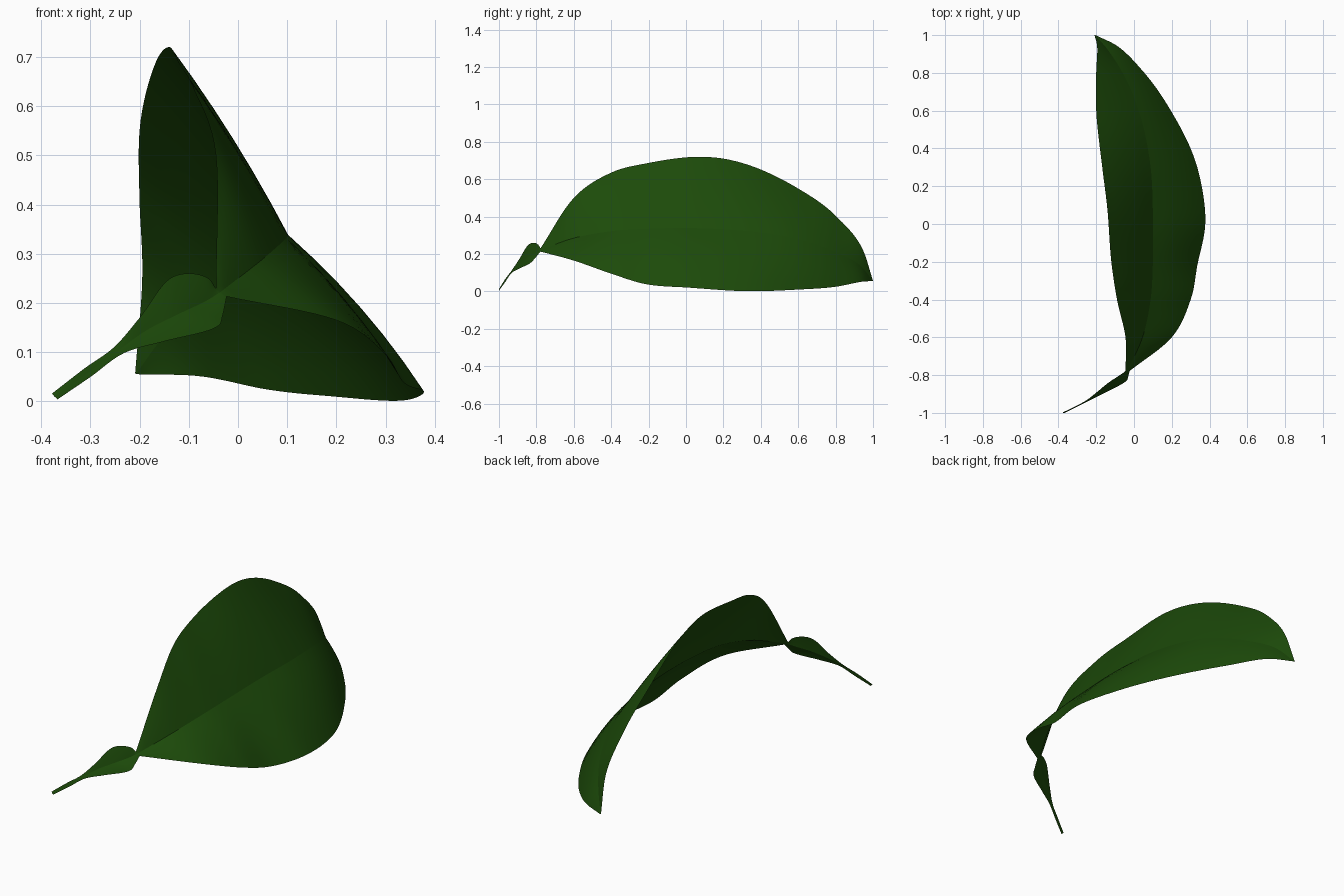
import bpy, bmesh
from mathutils import Vector

if "Cube" in bpy.data.objects:
    bpy.data.objects.remove(bpy.data.objects["Cube"])

# Stations along the leaf: upper edge, midrib, lower edge (x, y, z each)
stalk = [
    ((-.378, -.998, .016), (-.373, -1.0, .01), (-.367, -1.0, .004)),
    ((-.312, -.966, .067), (-.305, -.966, .058), (-.298, -.966, .051)),
    ((-.25, -.932, .112), (-.24, -.932, .106), (-.23, -.932, .099)),
    ((-.20, -.893, .17), (-.185, -.892, .145), (-.15, -.892, .122)),
    ((-.135, -.84, .252), (-.12, -.85, .178), (-.05, -.838, .148)),
    ((-.06, -.79, .25), (-.06, -.80, .207), (-.03, -.805, .18)),
    ((-.045, -.778, .23), (-.036, -.778, .222), (-.023, -.778, .213)),
]
blade = [
    stalk[-1],
    ((-.045, -.60, .50), (.045, -.60, .285), (.20, -.60, .165)),
    ((-.09, -.40, .635), (.088, -.40, .322), (.30, -.40, .095)),
    ((-.12, -.20, .687), (.10, -.20, .335), (.335, -.22, .04)),
    ((-.14, .07, .72), (.10, .05, .338), (.378, .02, .02)),
    ((-.168, .30, .687), (.088, .30, .325), (.335, .30, .002)),
    ((-.20, .60, .55), (.025, .60, .28), (.195, .60, .01)),
    ((-.20, .80, .405), (-.06, .80, .21), (.055, .80, .025)),
    ((-.195, .94, .235), (-.145, .93, .14), (-.085, .94, .052)),
    ((-.209, 1.0, .057), (-.207, 1.0, .056), (-.20, .998, .055)),
]


def smooth_track(points, ts, steps=8):
    """Smooth curve through the points, spaced by midrib length."""
    n = len(points)
    secant = [(points[i + 1] - points[i]) / (ts[i + 1] - ts[i]) for i in range(n - 1)]

    def slope(i):
        if i == 0:
            return secant[0]
        if i == n - 1:
            return secant[-1]
        h0, h1 = ts[i] - ts[i - 1], ts[i + 1] - ts[i]
        return (secant[i - 1] * h1 + secant[i] * h0) / (h0 + h1)

    out = []
    for i in range(n - 1):
        h = ts[i + 1] - ts[i]
        for k in range(steps):
            t = k / steps
            out.append(points[i] * (2*t**3 - 3*t**2 + 1) + slope(i) * h * (t**3 - 2*t**2 + t)
                       + points[i + 1] * (3*t**2 - 2*t**3) + slope(i + 1) * h * (t**3 - t**2))
    return out + [points[-1]]


def tracks(stations):
    cols = [[Vector(s[i]) for s in stations] for i in range(3)]
    ts = [0.0]
    for a, b in zip(cols[1], cols[1][1:]):
        ts.append(ts[-1] + (b - a).length)
    return list(zip(*(smooth_track(c, ts) for c in cols)))


# Leaf: loft across upper half, midrib and lower half with a slight bulge
HALF = 6
outward = Vector((.75, 0, .65))
bm = bmesh.new()
rows = []
for a, m, b in tracks(stalk)[:-1] + tracks(blade):
    row = []
    for i in range(2 * HALF + 1):
        t = abs(i - HALF) / HALF
        edge, amount = (a, .02) if i < HALF else (b, .035)
        p = m.lerp(edge, t) + outward * (amount * (edge - m).length * 4 * t * (1 - t))
        p.z = max(p.z, 0)
        row.append(bm.verts.new(p))
    rows.append(row)
for r0, r1 in zip(rows, rows[1:]):
    for i in range(2 * HALF):
        bm.faces.new((r0[i], r0[i + 1], r1[i + 1], r1[i])).smooth = True
    # Crease along the midrib
    bm.edges.get((r0[HALF], r1[HALF])).smooth = False
bm.normal_update()
# Upper side faces outward
if sum(f.normal.dot(outward) * f.calc_area() for f in bm.faces) < 0:
    bmesh.ops.reverse_faces(bm, faces=bm.faces[:])
mesh = bpy.data.meshes.new("leaf")
bm.to_mesh(mesh)
bm.free()
leaf = bpy.data.objects.new("leaf", mesh)
bpy.context.collection.objects.link(leaf)

# Leaf colour
green = bpy.data.materials.new("leaf_green")
green.diffuse_color = (.012, .07, .003, 1)
green.use_nodes = True
green.node_tree.nodes["Principled BSDF"].inputs["Base Color"].default_value = green.diffuse_color
mesh.materials.append(green)
